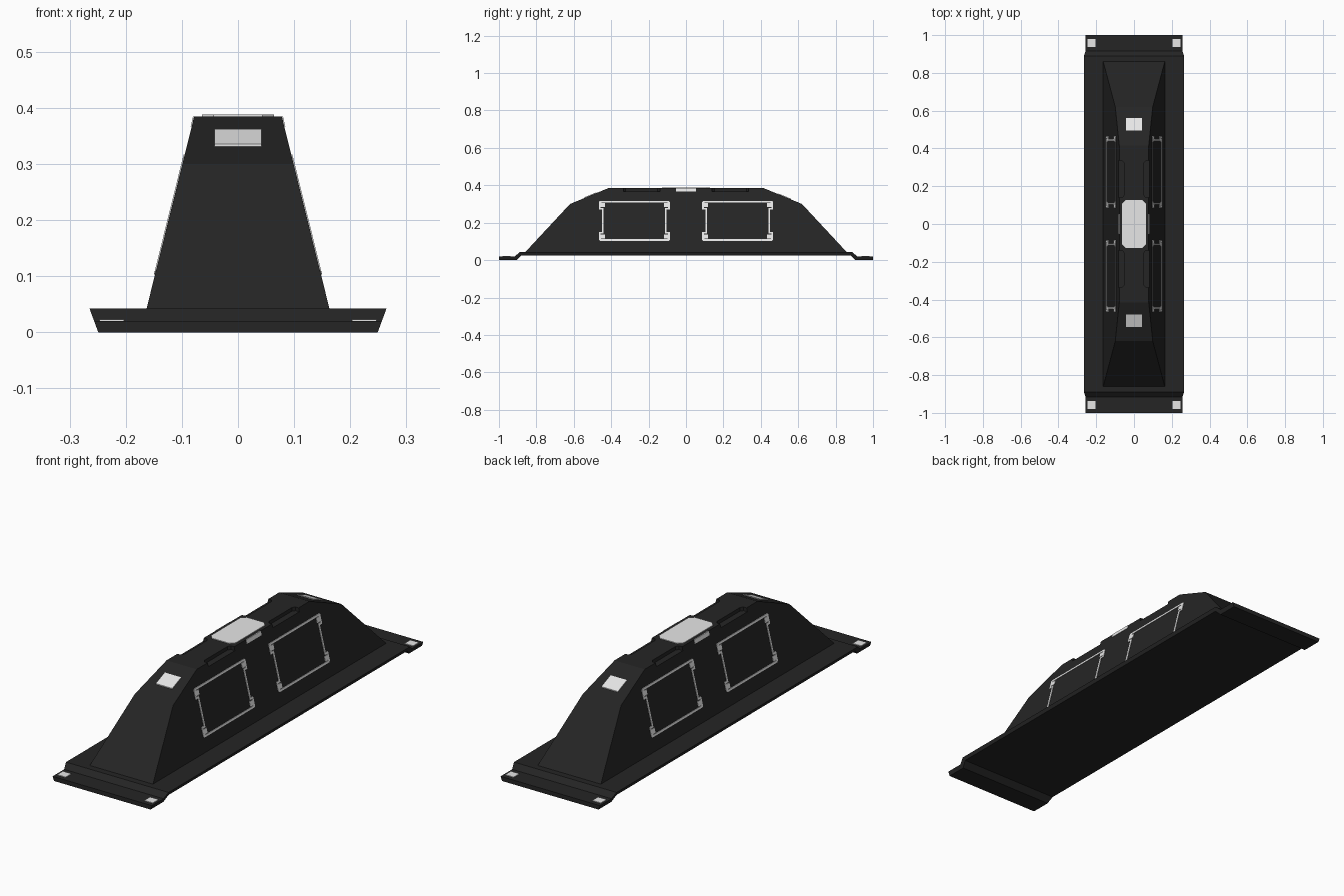
import bpy, bmesh

cube = bpy.data.objects.get("Cube")
if cube:
    bpy.data.objects.remove(cube, do_unlink=True)


def material(name, v):
    m = bpy.data.materials.new(name)
    m.use_nodes = True
    m.diffuse_color = (v, v, v, 1)
    bsdf = m.node_tree.nodes["Principled BSDF"]
    bsdf.inputs["Base Color"].default_value = (v, v, v, 1)
    bsdf.inputs["Roughness"].default_value = 0.7
    return m


BLACK = material("matte black", 0.018)
LIGHT = material("light grey", 0.8)

Z_DECK, Z_TOP = 0.042, 0.385
BASE_W, TOP_W = 0.163, 0.078


def side_x(z):
    """Half width of the sloping housing at height z."""
    return BASE_W + (TOP_W - BASE_W) * (z - Z_DECK) / (Z_TOP - Z_DECK)


def make(name, bm, mat):
    bmesh.ops.recalc_face_normals(bm, faces=bm.faces)
    me = bpy.data.meshes.new(name)
    bm.to_mesh(me)
    bm.free()
    me.materials.append(mat)
    ob = bpy.data.objects.new(name, me)
    bpy.context.scene.collection.objects.link(ob)
    return ob


def loft(bm, a, b):
    """Closed solid between two matching rings of points."""
    va, vb = [bm.verts.new(p) for p in a], [bm.verts.new(p) for p in b]
    bm.faces.new(va)
    bm.faces.new(vb[::-1])
    n = len(a)
    for i in range(n):
        j = (i + 1) % n
        bm.faces.new((va[i], vb[i], vb[j], va[j]))


def side_solid(name, profile, width):
    """Loft a (y, z) profile across x, with a half width set by height."""
    bm = bmesh.new()
    loft(bm, [(-width(z), y, z) for y, z in profile],
         [(width(z), y, z) for y, z in profile])
    return make(name, bm, BLACK)


def plate(name, points, z0, z1, mat=LIGHT):
    bm = bmesh.new()
    loft(bm, [(x, y, z0) for x, y in points], [(x, y, z1) for x, y in points])
    return make(name, bm, mat)


def rect(x0, x1, y0, y1):
    return [(x0, y0), (x1, y0), (x1, y1), (x0, y1)]


# Base plate with stepped-down ends
top = [(1, 0.02), (0.915, 0.02), (0.89, Z_DECK)]
low = [(0.88, 0.025), (0.905, 0), (1, 0)]
half = low + top
side_solid("base_plate", half + [(-y, z) for y, z in half[::-1]],
           lambda z: 0.249 + 0.37 * z)

# Tapered housing
arch = [(0.86, Z_DECK - 0.005), (0.86, Z_DECK), (0.62, 0.30), (0.415, Z_TOP)]
housing = side_solid("housing", arch + [(-y, z) for y, z in arch[::-1]], side_x)

# Grip notches cut into the upper edges
for sx in (-1, 1):
    for sy in (-1, 1):
        plan = [(0.12, 0.14), (0.063, 0.14), (0.053, 0.152),
                (0.053, 0.323), (0.063, 0.335), (0.12, 0.335)]
        cutter = plate("notch_cutter", [(sx * x, sy * y) for x, y in plan],
                       0.368, 0.45, BLACK)
        cutter.hide_render = True
        mod = housing.modifiers.new("notch", 'BOOLEAN')
        mod.operation = 'DIFFERENCE'
        mod.solver = 'EXACT'
        mod.object = cutter
        bpy.context.view_layer.objects.active = housing
        bpy.ops.object.modifier_apply(modifier=mod.name)
        bpy.data.objects.remove(cutter, do_unlink=True)

# Roof hatch plate with clipped corners
w, l, c = 0.064, 0.128, 0.02
quad = [(w, l - c), (w - c, l)]
hatch = (quad + [(-x, y) for x, y in quad[::-1]] + [(-x, -y) for x, y in quad]
         + [(x, -y) for x, y in quad[::-1]])
plate("roof_hatch", hatch, Z_TOP - 0.002, Z_TOP + 0.003)

# Corner pads on the end steps
for sx in (-1, 1):
    for sy in (-1, 1):
        plate("corner_pad", rect(sx * 0.203, sx * 0.247, sy * 0.938, sy * 0.98),
              0.018, 0.023)

# End lamps lying on the upper slopes
for name, y0, y1 in (("rear_lamp", 0.495, 0.562), ("front_lamp", -0.479, -0.544)):
    bm = bmesh.new()
    rings = []
    for lift in (-0.001, 0.004):
        ring = []
        for x, y in rect(-0.042, 0.042, y0, y1):
            t = (abs(y) - 0.415) / (0.62 - 0.415)
            ring.append((x, y, Z_TOP + (0.30 - Z_TOP) * t + lift))
        rings.append(ring)
    loft(bm, *rings)
    make(name, bm, LIGHT)


def on_side(sx, y, z, lift=0.002):
    return (sx * (side_x(z) + lift), y, z)


def side_plate(name, sx, y0, y1, z0, z1):
    bm = bmesh.new()
    pts = rect(y0, y1, z0, z1)
    loft(bm, [on_side(sx, y, z, -0.001) for y, z in pts],
         [on_side(sx, y, z) for y, z in pts])
    make(name, bm, LIGHT)


def outline(d):
    """Panel outline with corner tabs, shrunk inward by d."""
    w, s, h, t, c = 0.19 - d, 0.173 - d, 0.107 - d, 0.06 + d, 0.006
    q = [(s, t), (w, t), (w, h - c), (w - c, h)]
    return (q + [(-y, z) for y, z in q[::-1]] + [(-y, -z) for y, z in q]
            + [(y, -z) for y, z in q[::-1]])


# Side panels: line frame plus four fasteners, and a strip below the hatch
PANEL_Z = 0.21
for sx, side in ((-1, "right"), (1, "left")):
    side_plate(side + "_hatch_strip", sx, -0.054, 0.054, 0.367, Z_TOP)
    for cy in (-0.276, 0.276):
        bm = bmesh.new()
        rings = [[bm.verts.new(on_side(sx, cy + y, PANEL_Z + z, lift))
                  for y, z in outline(d)]
                 for d, lift in ((0, -0.001), (0, 0.002), (0.009, 0.002), (0.009, -0.001))]
        n = len(rings[0])
        for k in range(4):
            a, b = rings[k], rings[(k + 1) % 4]
            for i in range(n):
                j = (i + 1) % n
                bm.faces.new((a[i], a[j], b[j], b[i]))
        make(side + "_panel_frame", bm, LIGHT)
        for sy in (-1, 1):
            for sz in (-1, 1):
                y, z = cy + sy * 0.17, PANEL_Z + sz * 0.084
                side_plate(side + "_panel_fastener", sx,
                           y - 0.012, y + 0.012, z - 0.011, z + 0.011)
